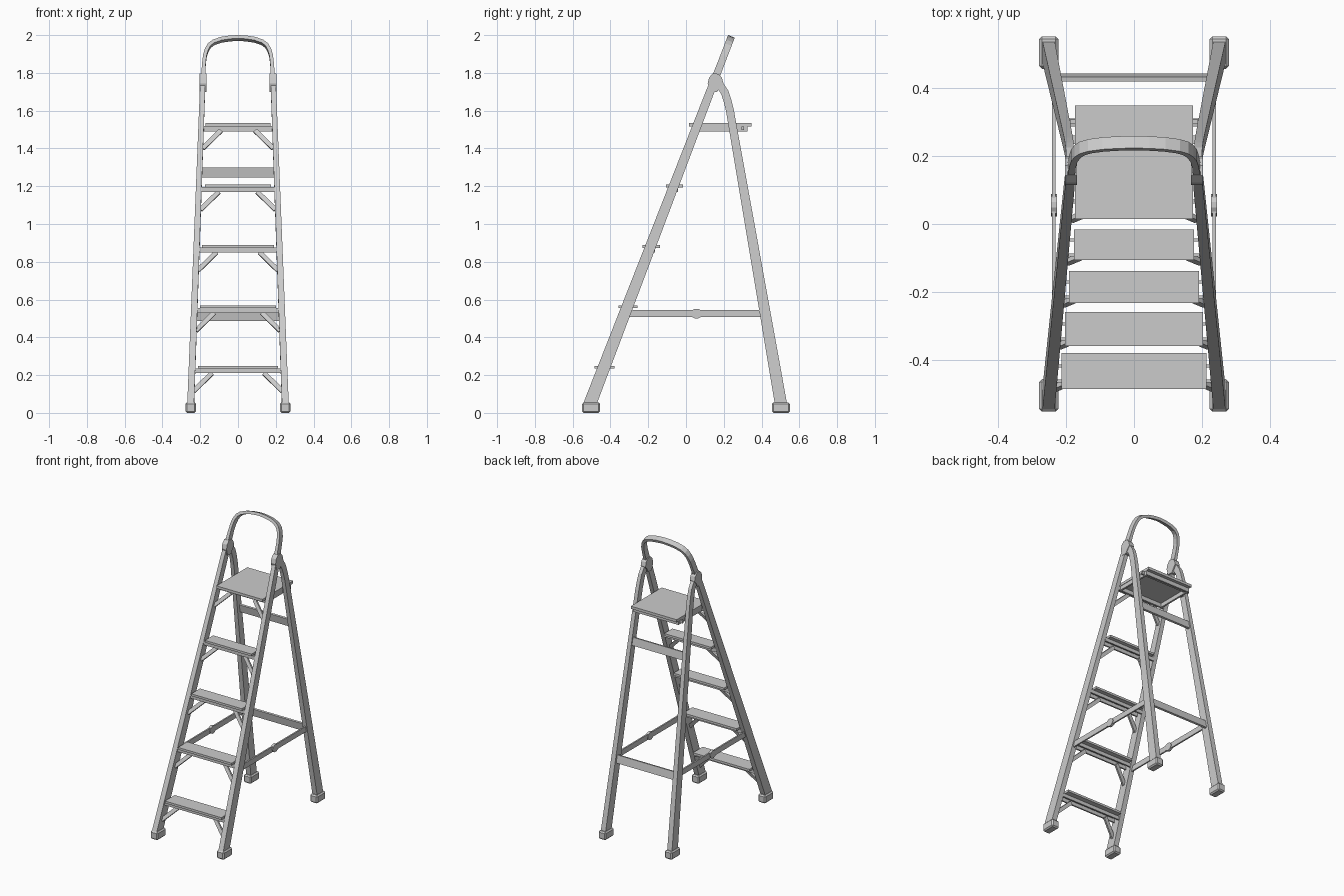
import bpy, bmesh
from mathutils import Vector as V

if "Cube" in bpy.data.objects:
    bpy.data.objects.remove(bpy.data.objects["Cube"])


def rail_x(z):
    return 0.252 - 0.0375 * z


def front_y(z):
    return -0.527 + 0.385 * z


def back_y(z):
    return 0.511 - 0.174 * z


def finish(name, bm):
    bmesh.ops.recalc_face_normals(bm, faces=bm.faces[:])
    me = bpy.data.meshes.new(name)
    bm.to_mesh(me)
    bm.free()
    ob = bpy.data.objects.new(name, me)
    bpy.context.collection.objects.link(ob)
    return ob


def mirror(ob):
    m = ob.modifiers.new("mirror", 'MIRROR')
    m.use_axis[0] = True
    c = bpy.data.objects.get("mirror_center")
    if c is None:
        c = bpy.data.objects.new("mirror_center", None)
        bpy.context.collection.objects.link(c)
        c.hide_render = True
    m.mirror_object = c
    return ob


def sweep(name, pts, normal, sizes):
    """Rectangular bar along pts; sizes = (across, along normal) per point."""
    bm = bmesh.new()
    pts = [V(p) for p in pts]
    n = V(normal).normalized()
    rings = []
    for i, p in enumerate(pts):
        t = (pts[min(i + 1, len(pts) - 1)] - pts[max(i - 1, 0)]).normalized()
        s = n.cross(t).normalized()
        a, b = sizes[i][0] / 2, sizes[i][1] / 2
        rings.append([bm.verts.new(p + s * a * u + n * b * w)
                      for u, w in ((-1, -1), (1, -1), (1, 1), (-1, 1))])
    for r, q in zip(rings, rings[1:]):
        for k in range(4):
            bm.faces.new((r[k], r[(k + 1) % 4], q[(k + 1) % 4], q[k]))
    bm.faces.new(rings[0])
    bm.faces.new(rings[-1])
    return finish(name, bm)


def box(name, x, y, z):
    bm = bmesh.new()
    bmesh.ops.create_cube(bm, size=1)
    for v in bm.verts:
        v.co = V([(r[0] + r[1]) / 2 + c * (r[1] - r[0]) for r, c in zip((x, y, z), v.co)])
    return finish(name, bm)


def side_plate(name, outline, x0, x1):
    """Side-view (y, z) outline extruded along x."""
    bm = bmesh.new()
    a, b = [[bm.verts.new((x, y, z)) for y, z in outline] for x in (x0, x1)]
    bm.faces.new(a)
    bm.faces.new(b)
    for k in range(len(a)):
        j = (k + 1) % len(a)
        bm.faces.new((a[k], a[j], b[j], b[k]))
    return finish(name, bm)


# Front rails continuing into the handle loop, one swept frame
half = [(rail_x(0.03), 0.03), (rail_x(1.70), 1.70), (0.1855, 1.76), (0.180, 1.85),
        (0.175, 1.89), (0.166, 1.92), (0.152, 1.944), (0.130, 1.961), (0.09, 1.975), (0.045, 1.982)]
hs = [(0.036, 0.068), (0.028, 0.044), (0.023, 0.040)] + [(0.019, 0.038)] * 7
loop = half + [(0, 1.985)] + [(-x, z) for x, z in half[::-1]]
sweep("front_rails_and_handle", [(x, front_y(z), z) for x, z in loop],
      (0, -1, 0.385), hs + [(0.018, 0.038)] + hs[::-1])

# Back legs, bending forward to the hinge
back = [(back_y(0.03), 0.03), (back_y(1.6), 1.6), (0.219, 1.655), (0.206, 1.695),
        (0.185, 1.727), (0.155, 1.745)]
bs = [(0.064, 0.036), (0.042, 0.026), (0.042, 0.025), (0.042, 0.024), (0.042, 0.024), (0.038, 0.024)]
mirror(sweep("back_leg", [(rail_x(z), y, z) for y, z in back], (1, 0, 0), bs))

# Hinge caps
mirror(side_plate("hinge_cap", [(0.128, 1.70), (0.115, 1.745), (0.122, 1.775), (0.142, 1.797),
                                (0.172, 1.795), (0.19, 1.775), (0.198, 1.745), (0.18, 1.725),
                                (0.165, 1.70)], 0.167, 0.203))

# Rubber feet with chamfered corners
for name, y0, y1 in (("front_foot", -0.55, -0.455), ("back_foot", 0.455, 0.55)):
    f = mirror(box(name, (0.222, 0.278), (y0, y1), (0, 0.055)))
    b = f.modifiers.new("chamfer", 'BEVEL')
    b.width, b.segments = 0.008, 1

# Treads: thin plate, folded flanges below and diagonal braces
for i, z in enumerate((0.24, 0.56, 0.88, 1.20, 1.525)):
    tag = f"_{i + 1}"
    x, y = rail_x(z), front_y(z) + 0.004
    if i < 4:
        d, w = 0.055 - 0.009 * z, x - 0.031 + 0.003 * z * (z < 1)
        box("tread" + tag, (-w, w), (y - d, y + d), (z - 0.006, z + 0.009))
        for s in (-1, 1):
            yc = y - 0.008 + s * 0.022
            box("tread_flange" + tag, (-x + 0.012, x - 0.012),
                (yc - 0.005, yc + 0.005), (z - 0.03, z - 0.004))
    p = V((x - 0.105, y - 0.012, z - 0.03))
    q = V((x - 0.008, front_y(z - 0.125), z - 0.125))
    mirror(sweep("tread_brace" + tag, [p, q], (0, -1, 0.3), [(0.024, 0.014)] * 2))

# Top platform: plate, rim around the underside and rear support bar
box("platform", (-0.173, 0.173), (0.015, 0.347), (1.517, 1.535))
mirror(box("platform_side_rim", (0.158, 0.17), (0.07, 0.325), (1.49, 1.518)))
box("platform_front_rim", (-0.18, 0.18), (0.06, 0.072), (1.49, 1.518))
box("platform_rear_rim", (-0.172, 0.172), (0.313, 0.325), (1.49, 1.518))
mirror(box("platform_pivot", (0.165, 0.2), (0.235, 0.26), (1.495, 1.515)))
box("platform_rear_bar", (-0.187, 0.187), (0.293, 0.306), (1.497, 1.517))

# Back cross bars, tilted with the legs
for name, z in (("upper_back_bar", 1.273), ("lower_back_bar", 0.515)):
    x, y = rail_x(z), back_y(z) + 0.008
    sweep(name, [(-x, y, z), (x, y, z)], (0, 1, 0.174), [(0.053, 0.014)] * 2)

# Folding side spreaders with centre knuckle
mirror(box("spreader_bar", (0.230, 0.240), (-0.325, 0.43), (0.508, 0.545)))
mirror(side_plate("spreader_knuckle", [(0.022, 0.526), (0.032, 0.508), (0.048, 0.5), (0.064, 0.5),
                                       (0.080, 0.508), (0.088, 0.526), (0.080, 0.543), (0.064, 0.551),
                                       (0.048, 0.551), (0.032, 0.543)], 0.226, 0.244))
